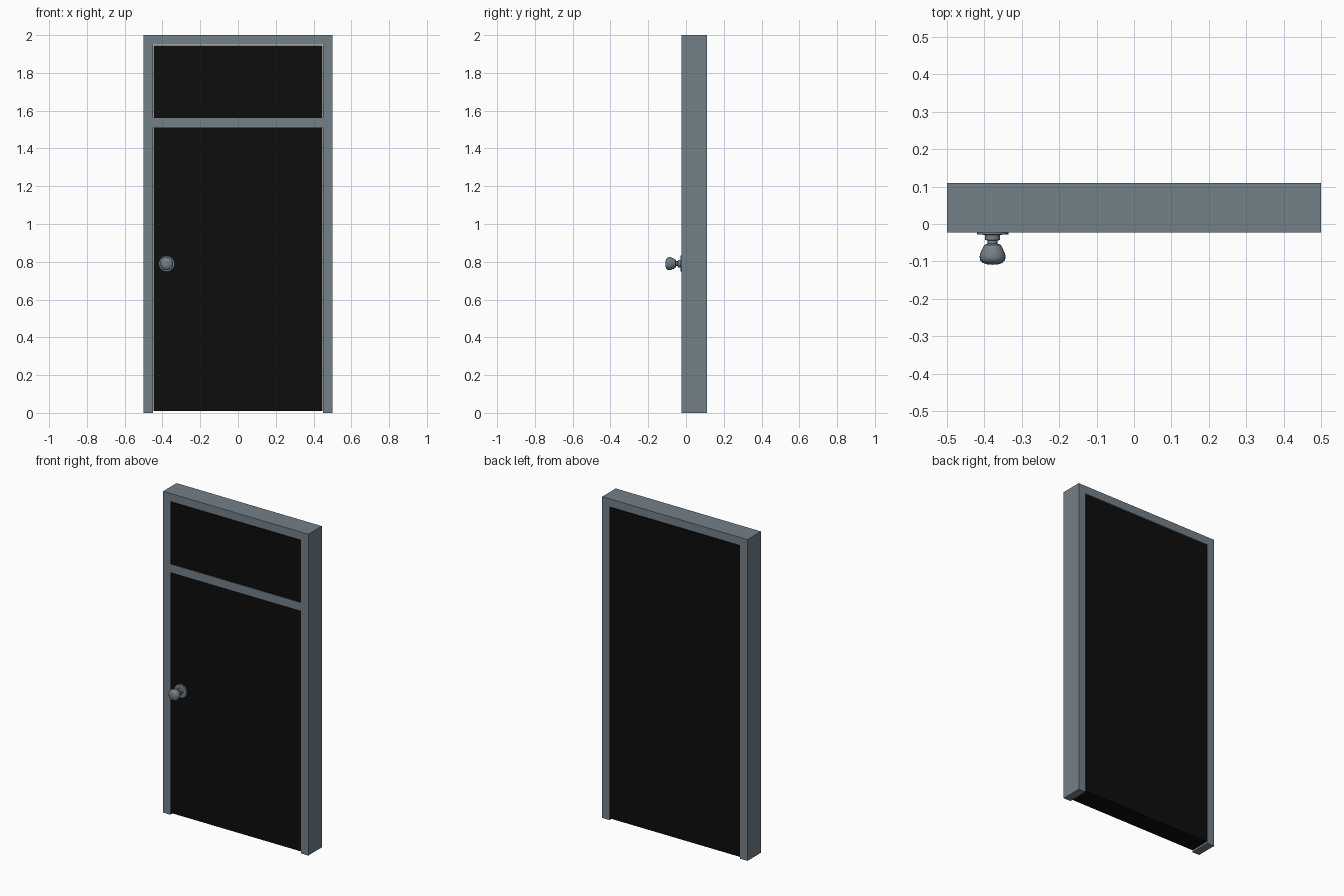
import bpy, bmesh, math
from mathutils import Matrix

if "Cube" in bpy.data.objects:
    bpy.data.objects.remove(bpy.data.objects["Cube"])


def material(name, rgb):
    m = bpy.data.materials.new(name)
    m.diffuse_color = (*rgb, 1)
    m.use_nodes = True
    m.node_tree.nodes["Principled BSDF"].inputs["Base Color"].default_value = m.diffuse_color
    return m


GREY = material("slate grey", (0.175, 0.215, 0.25))
BLACK = material("black", (0.004, 0.004, 0.004))


def add_object(name, bm, mat):
    bmesh.ops.recalc_face_normals(bm, faces=bm.faces)
    me = bpy.data.meshes.new(name)
    bm.to_mesh(me)
    bm.free()
    me.materials.append(mat)
    ob = bpy.data.objects.new(name, me)
    bpy.context.collection.objects.link(ob)
    return ob


def box(name, lo, hi, mat):
    bm = bmesh.new()
    size = [b - a for a, b in zip(lo, hi)]
    mid = [(a + b) / 2 for a, b in zip(lo, hi)]
    bmesh.ops.create_cube(bm, size=1, matrix=Matrix.Translation(mid) @ Matrix.Diagonal((*size, 1)))
    return add_object(name, bm, mat)


FRONT, BACK = -0.023, 0.11

# Door frame: one extruded upside-down U
bm = bmesh.new()
outline = [(-0.5, 0), (-0.5, 2), (0.5, 2), (0.5, 0),
           (0.45, 0), (0.45, 1.95), (-0.45, 1.95), (-0.45, 0)]
face = bm.faces.new([bm.verts.new((x, FRONT, z)) for x, z in outline])
ext = bmesh.ops.extrude_face_region(bm, geom=[face])
for v in ext["geom"]:
    if isinstance(v, bmesh.types.BMVert):
        v.co.y = BACK
add_object("door_frame", bm, GREY)

# Door slab with a thin gap to the frame, and the front cross rail
box("door_slab", (-0.447, FRONT + 0.004, 0.01), (0.447, BACK - 0.002, 1.945), BLACK)
box("cross_rail", (-0.45, FRONT, 1.51), (0.45, 0.0, 1.56), GREY)

# Door knob: profile of (radius, y) turned around the y axis
profile = [(0, -0.018), (0.042, -0.018), (0.042, -0.028), (0.02, -0.029), (0.02, -0.043),
           (0.013, -0.044), (0.013, -0.052), (0.022, -0.056), (0.027, -0.065),
           (0.033, -0.079), (0.035, -0.088), (0.033, -0.097), (0.026, -0.104),
           (0.014, -0.108), (0, -0.109)]
bm = bmesh.new()
verts = [bm.verts.new((-0.378 + r, y, 0.79)) for r, y in profile]
edges = [bm.edges.new(p) for p in zip(verts, verts[1:])]
bmesh.ops.spin(bm, geom=verts + edges, cent=(-0.378, 0, 0.79), axis=(0, 1, 0),
               angle=2 * math.pi, steps=24)
bmesh.ops.remove_doubles(bm, verts=bm.verts, dist=0.0002)
knob = add_object("door_knob", bm, GREY)
bpy.context.view_layer.objects.active = knob
knob.select_set(True)
bpy.ops.object.shade_smooth_by_angle(angle=math.radians(35))
